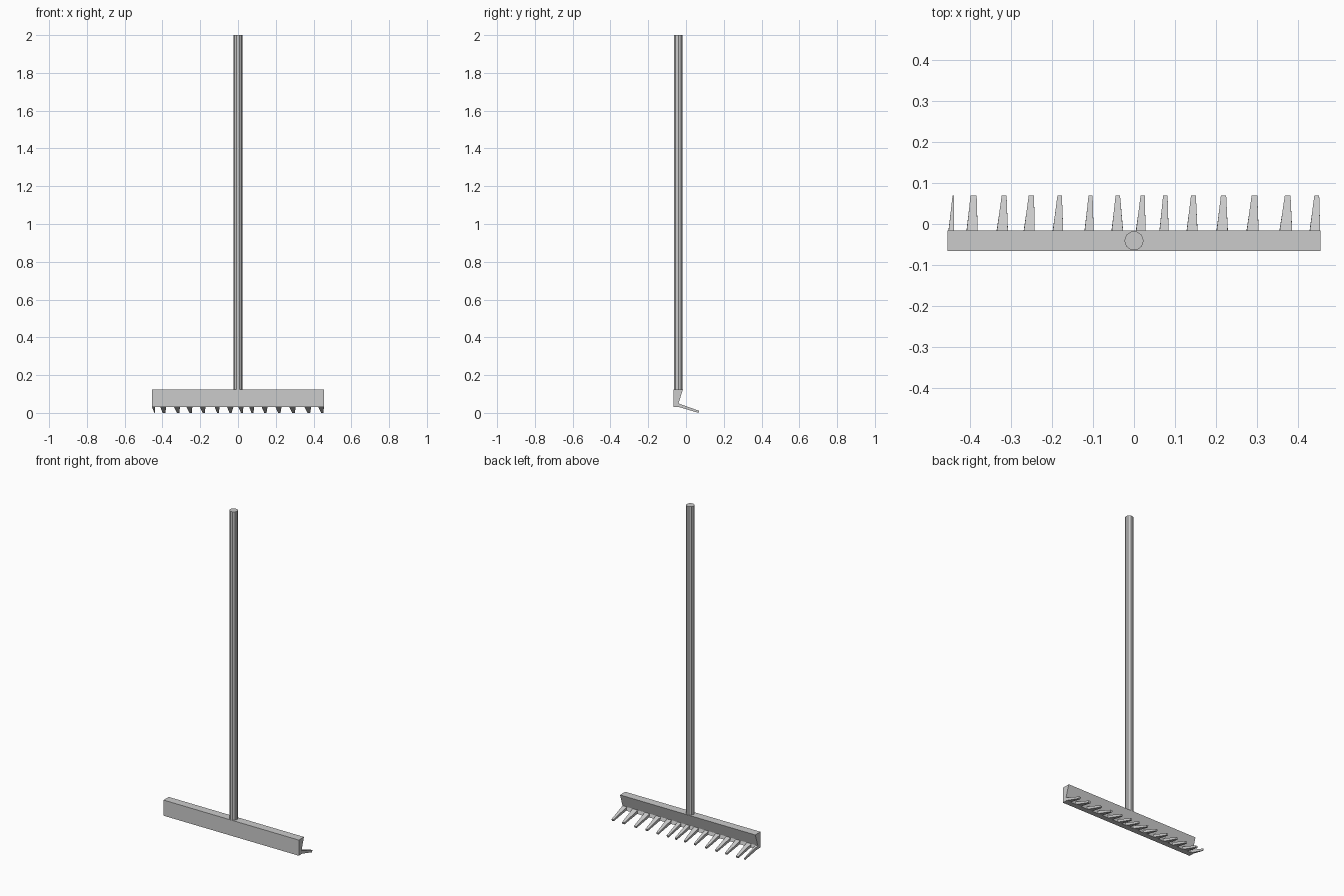
import bpy, bmesh


def make_object(name, bm):
    bmesh.ops.recalc_face_normals(bm, faces=bm.faces[:])
    mesh = bpy.data.meshes.new(name)
    bm.to_mesh(mesh)
    bm.free()
    ob = bpy.data.objects.new(name, mesh)
    bpy.context.collection.objects.link(ob)
    return ob


def loft(bm, ring_a, ring_b):
    """Closed solid between two rings with the same number of points."""
    a = [bm.verts.new(p) for p in ring_a]
    b = [bm.verts.new(p) for p in ring_b]
    n = len(a)
    bm.faces.new(a)
    bm.faces.new(b[::-1])
    for i in range(n):
        j = (i + 1) % n
        bm.faces.new((a[i], b[i], b[j], a[j]))


# Head bar: side profile (y, z) swept along x
profile = [(-0.066, 0.03), (-0.034, 0.03), (-0.04, 0.05), (-0.016, 0.125), (-0.066, 0.125)]
bm = bmesh.new()
loft(bm, [(-0.455, y, z) for y, z in profile], [(0.455, y, z) for y, z in profile])
make_object("head_bar", bm)

# Tines: unevenly spaced; (left, right) x at the root, (left, right) x at the tip
tines = [
    (-0.455, -0.439, -0.443, -0.439), (-0.411, -0.381, -0.399, -0.384),
    (-0.338, -0.307, -0.323, -0.311), (-0.272, -0.242, -0.257, -0.244),
    (-0.201, -0.172, -0.187, -0.176), (-0.123, -0.098, -0.111, -0.101),
    (-0.057, -0.025, -0.045, -0.034), (0.002, 0.028, 0.016, 0.027),
    (0.060, 0.085, 0.071, 0.082), (0.126, 0.156, 0.139, 0.151),
    (0.199, 0.230, 0.212, 0.225), (0.272, 0.305, 0.287, 0.301),
    (0.352, 0.387, 0.368, 0.382), (0.426, 0.455, 0.440, 0.452),
]
bm = bmesh.new()
for l, r, tl, tr in tines:
    loft(bm,
         [(l, -0.034, 0.03), (r, -0.034, 0.03), (r, -0.04, 0.05), (l, -0.04, 0.05)],
         [(tl, 0.066, 0.0), (tr, 0.066, 0.0), (tr, 0.069, 0.011), (tl, 0.069, 0.011)])
make_object("tines", bm)

# Handle: ten-sided straight pole
bpy.ops.mesh.primitive_cylinder_add(vertices=10, radius=0.0235, depth=1.875,
                                    location=(0, -0.041, 1.0625), rotation=(0, 0, 1.5707963))
bpy.context.object.name = "handle"
